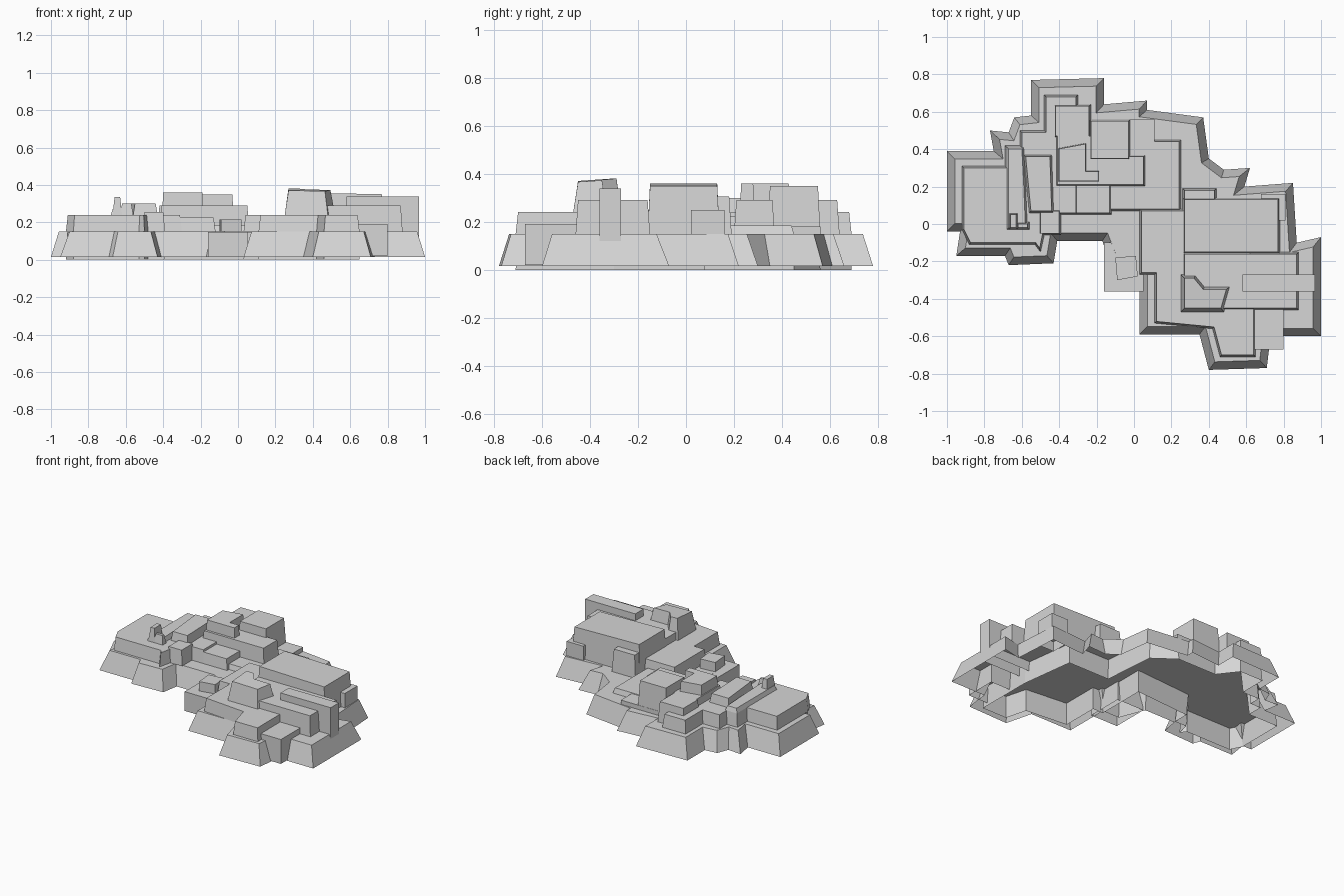
import bpy, bmesh
from mathutils import Vector

old = bpy.data.objects.get("Cube")
if old:
    bpy.data.objects.remove(old)

stone = bpy.data.materials.new("grey_stone")
stone.use_nodes = True
GREY = (0.67, 0.67, 0.67, 1)
stone.diffuse_color = GREY
stone.node_tree.nodes["Principled BSDF"].inputs["Base Color"].default_value = GREY

# Heights shared by the tiers
FOOT_TOP = .15
TERRACE_TOP = .24
HILL_TOP = .29
SUMMIT_TOP = .36
STEEP = .01


def inset(points, distance):
    """Move every edge of a counter-clockwise outline inwards."""
    pts = [Vector(p) for p in points]
    out = []
    for i, p in enumerate(pts):
        before = (p - pts[i - 1]).normalized()
        after = (pts[(i + 1) % len(pts)] - p).normalized()
        normal_a = Vector((-before.y, before.x))
        normal_b = Vector((-after.y, after.x))
        spread = max(0.4, 1 + normal_a.dot(normal_b))
        out.append(p + (normal_a + normal_b) * distance / spread)
    return out


def rock(name, outline, bottom, top, taper=STEEP, tilt=(0, 0)):
    """Open-bottomed stone tier with a flat or tilted cap."""
    pts = [Vector(p) for p in outline]
    area = sum(pts[i - 1].cross(p) for i, p in enumerate(pts))
    if area < 0:
        pts.reverse()
    centre = sum(pts, Vector((0, 0))) / len(pts)
    slope = Vector(tilt)
    bm = bmesh.new()
    low = [bm.verts.new((p.x, p.y, bottom)) for p in pts]
    high = [bm.verts.new((p.x, p.y, top + (p - centre).dot(slope)))
            for p in inset(pts, taper)]
    for i in range(len(pts)):
        bm.faces.new((low[i - 1], low[i], high[i], high[i - 1]))
    cap = bm.faces.new(high)
    bm.normal_update()
    bmesh.ops.triangulate(bm, faces=[cap])
    mesh = bpy.data.meshes.new(name)
    bm.to_mesh(mesh)
    bm.free()
    mesh.materials.append(stone)
    obj = bpy.data.objects.new(name, mesh)
    bpy.context.collection.objects.link(obj)


def block(name, left, right, front, back, bottom, top, taper=0.0, tilt=(0, 0)):
    """Four-sided rock given by its limits in plan."""
    corners = [(left, front), (right, front), (right, back), (left, back)]
    rock(name, corners, bottom, top, taper, tilt)


# Wide sloping foot
rock("foot_tier", [
    (-1, .39), (-.75, .39), (-.77, .5), (-.67, .49), (-.64, .57), (-.55, .58),
    (-.55, .77), (-.16, .78), (-.16, .64), (.07, .66), (.07, .61), (.37, .57),
    (.4, .35), (.48, .29), (.62, .3), (.59, .2), (.85, .22), (.87, -.1),
    (1, -.07), (1, -.6), (.73, -.6), (.71, -.77), (.4, -.78), (.35, -.59),
    (.03, -.59), (.03, -.27), (-.1, -.27), (-.17, -.09), (-.41, -.09),
    (-.43, -.21), (-.67, -.22), (-.69, -.17), (-.95, -.17), (-.93, -.04),
    (-1, -.04)], .015, FOOT_TOP, .042)
block("front_step", -.16, .05, -.36, -.1, .015, FOOT_TOP - .001)

# Second tier: west terrace and east terrace, with shelves between them
west = [(-.92, .31), (-.69, .31), (-.69, .42), (-.61, .42), (-.61, .5),
        (-.48, .5), (-.48, .69), (-.3, .69), (-.3, .05), (-.39, .05),
        (-.39, -.06), (-.48, -.06), (-.5, -.15), (-.53, -.11), (-.88, -.11),
        (-.92, -.03)]
east = [(.28, .08), (.6, .08), (.65, -.3), (.65, -.71), (.46, -.71),
        (.42, -.56), (.11, -.53), (.11, -.27), (.03, -.27), (.03, .08)]
rock("west_terrace", west, FOOT_TOP, TERRACE_TOP)
rock("east_terrace", east, FOOT_TOP, TERRACE_TOP)
block("middle_shelf", -.3, .25, .07, .45, FOOT_TOP, .185, STEEP)
block("south_ledge", -.43, -.12, .05, .24, FOOT_TOP, .225, STEEP)
block("north_shelf", -.3, .11, .44, .56, FOOT_TOP, .18)

# Inner wall that carries the upper tiers down to the ground
shelf_edge = [(-.2, .56), (.1, .56), (.25, .45)]
rock("inner_skirt", west[:8] + shelf_edge + east + west[9:],
     0, FOOT_TOP - .002)

# West hill
rock("west_hill", [(-.59, .37), (-.44, .37), (-.43, .06), (-.56, .06)],
     TERRACE_TOP, .3)
rock("west_ridge", [(-.68, .41), (-.59, .41), (-.58, .22), (-.57, -.03),
                    (-.68, -.03)], TERRACE_TOP, .27)
block("west_boulder", -.67, -.62, -.03, .06, TERRACE_TOP, .335, STEEP)
block("west_pebble", -.63, -.56, -.03, .01, TERRACE_TOP, .3, STEEP)
block("west_step", -.51, -.39, -.06, .08, FOOT_TOP, .255, STEEP)

# Centre hill
block("centre_back", -.43, -.23, .46, .64, FOOT_TOP, HILL_TOP, STEEP)
block("centre_front", -.42, .06, .2, .37, FOOT_TOP, HILL_TOP, STEEP)
block("centre_link", -.42, -.13, .35, .48, FOOT_TOP, HILL_TOP, STEEP)
block("centre_east", -.24, -.02, .34, .56, FOOT_TOP, .35, STEEP)
rock("centre_summit", [(-.41, .22), (-.18, .22), (-.18, .29), (-.25, .29),
                       (-.25, .44), (-.41, .41)], FOOT_TOP, SUMMIT_TOP)

# East hill
block("east_hill_north", .26, .78, -.16, .14, FOOT_TOP, SUMMIT_TOP - .005,
      STEEP, (-.02, 0))
block("east_hill_shelf", .26, .44, .12, .19, FOOT_TOP, .305, STEEP)
block("east_hill_south", .26, .88, -.46, -.15, FOOT_TOP, HILL_TOP, STEEP)
rock("east_summit", [(.25, -.47), (.48, -.47), (.52, -.33), (.38, -.33),
                     (.33, -.27), (.25, -.27)],
     TERRACE_TOP, .375, STEEP * 2, (-.02, .07))

# Loose slabs and boxes
block("east_slab", .58, .967, -.36, -.27, .08, .338)
block("southeast_box", .64, .8, -.67, -.45, .02, .19)
block("northeast_box", .68, .81, .02, .16, .08, .25)
rock("tilted_box", [(-.1, -.18), (.01, -.17), (.02, -.28), (-.09, -.3)],
     FOOT_TOP, .215, 0)
